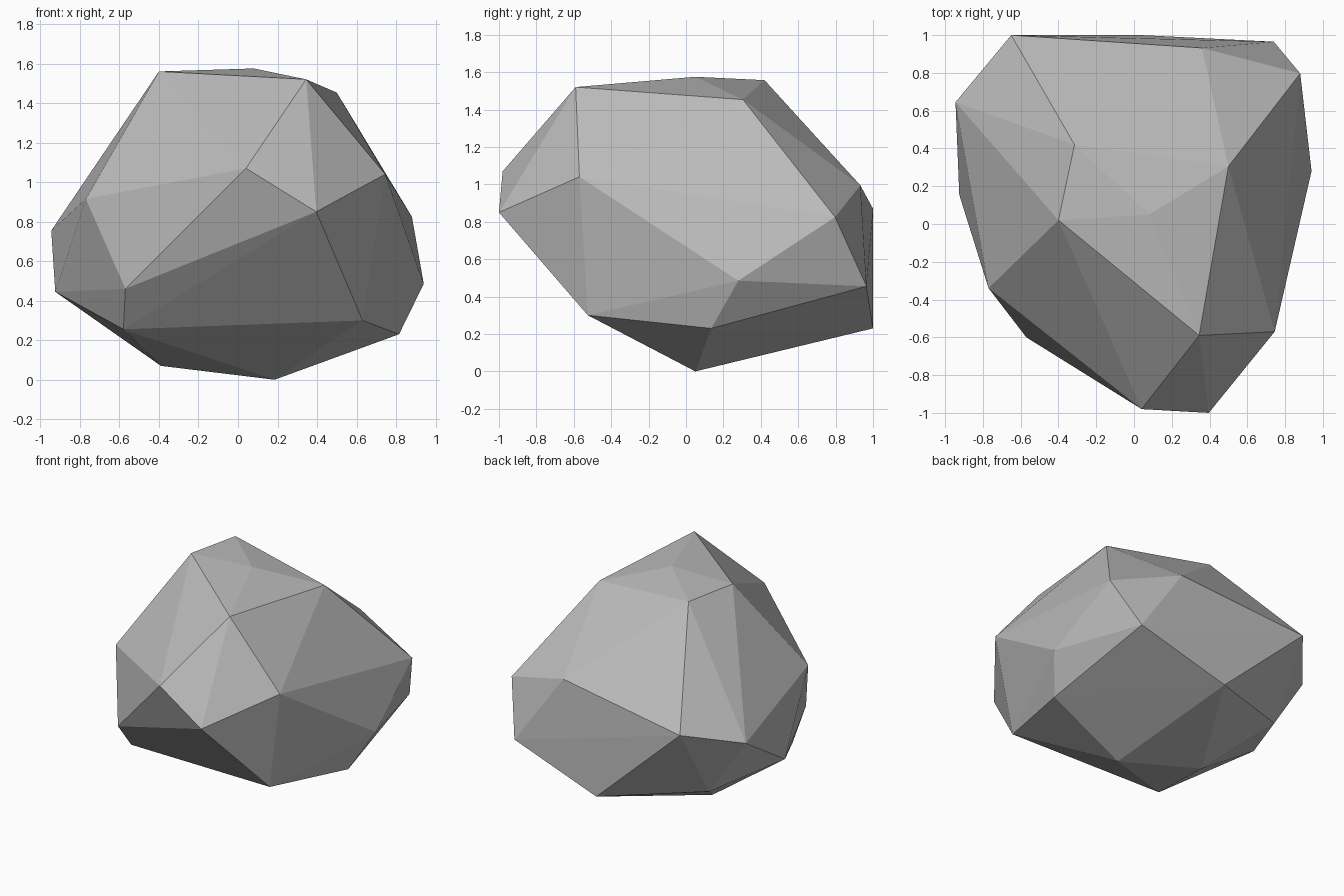
import bpy
import bmesh

# Remove the default cube only
default_cube = bpy.data.objects.get("Cube")
if default_cube:
    bpy.data.objects.remove(default_cube, do_unlink=True)


def make_material(name, color):
    material = bpy.data.materials.new(name)
    material.use_nodes = True
    material.diffuse_color = color
    shader = next(node for node in material.node_tree.nodes
                  if node.type == "BSDF_PRINCIPLED")
    shader.inputs["Base Color"].default_value = color
    shader.inputs["Roughness"].default_value = 1
    return material


def make_boulder(name, corner_groups, material):
    """Wrap a tight convex skin of flat facets around the corner points."""
    bm = bmesh.new()
    for group in corner_groups:
        for corner in group:
            bm.verts.new(corner)
    hull = bmesh.ops.convex_hull(bm, input=list(bm.verts))
    loose = {item for item in hull["geom_interior"] + hull["geom_unused"]
             if isinstance(item, bmesh.types.BMVert)}
    bmesh.ops.delete(bm, geom=list(loose), context="VERTS")
    bmesh.ops.recalc_face_normals(bm, faces=list(bm.faces))
    for face in bm.faces:
        face.smooth = False
    mesh = bpy.data.meshes.new(name)
    bm.to_mesh(mesh)
    bm.free()
    mesh.materials.append(material)
    boulder = bpy.data.objects.new(name, mesh)
    bpy.context.collection.objects.link(boulder)
    return boulder


# Underside corners
underside = [(.185, .05, 0), (-.39, .245, .07), (-.58, -.43, .255),
             (.63, -.525, .3), (.815, .135, .23), (.04, 1, .23),
             (-.667, .68, .335)]
# Widest corners around the middle
waist = [(-.57, -.6, .46), (-.925, .155, .445), (.94, .28, .485),
         (.74, .965, .455), (-.945, .645, .755)]
# Upper slope corners
shoulder = [(.396, -1, .85), (.04, -.98, 1.07), (.745, -.57, 1.04),
            (-.77, -.34, .915), (.88, .797, .825), (.36, .932, .995),
            (-.65, 1, .87)]
# Crown corners
crown = [(-.4, .02, 1.56), (.08, .05, 1.575), (.345, -.59, 1.52),
         (.5, .305, 1.453), (-.315, .42, 1.557)]

stone_grey = make_material("stone grey", (.5, .5, .5, 1))
make_boulder("boulder", [underside, waist, shoulder, crown], stone_grey)
